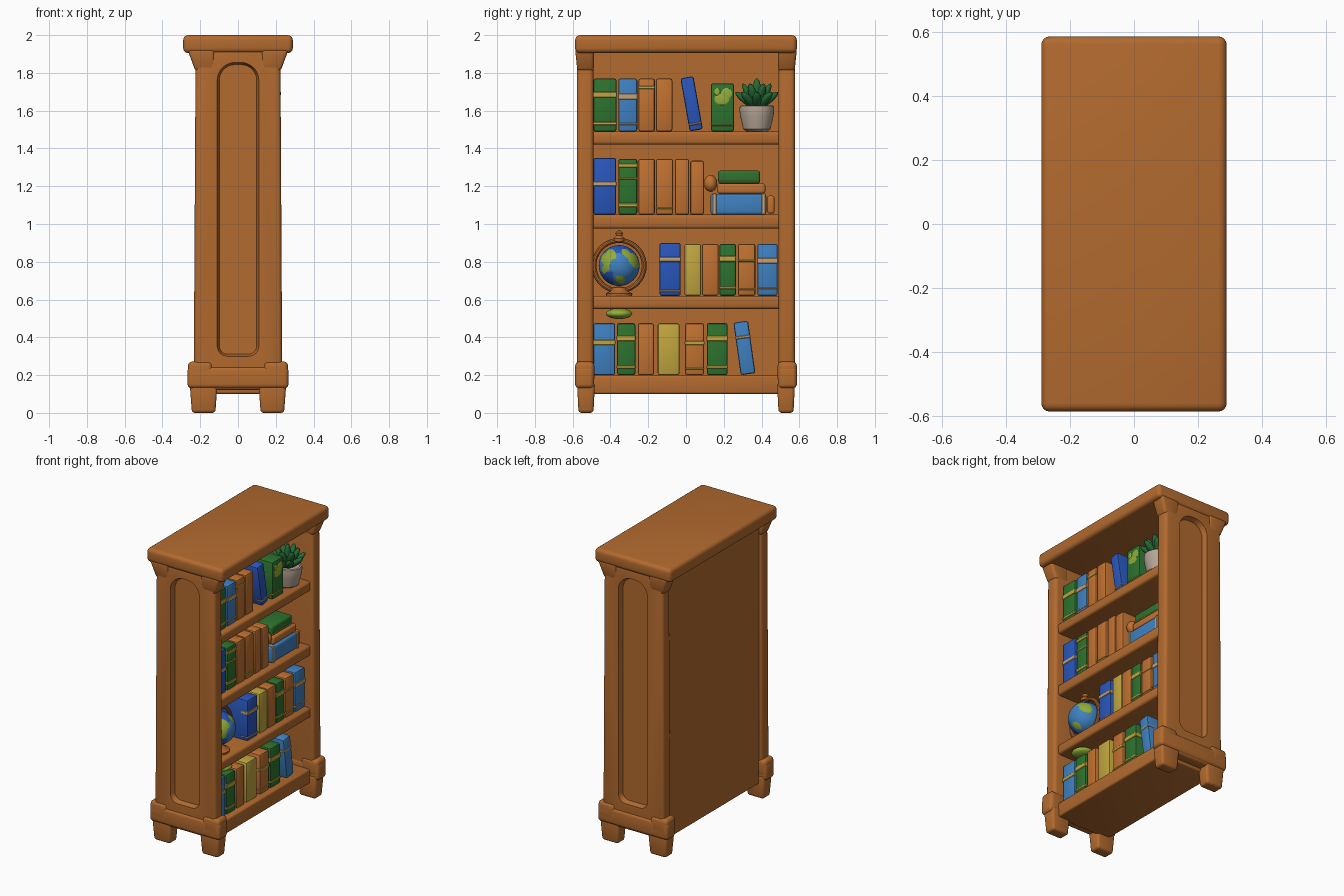
import bpy, bmesh, math
from mathutils import Matrix, Vector

if "Cube" in bpy.data.objects:
    bpy.data.objects.remove(bpy.data.objects["Cube"])

def mat(name, r, g, b):
    m = bpy.data.materials.new(name)
    m.diffuse_color = (r, g, b, 1)
    m.use_nodes = True
    m.node_tree.nodes["Principled BSDF"].inputs["Base Color"].default_value = m.diffuse_color
    return m

WOOD = mat("wood", .45, .145, .028)
ORANGE = mat("orange_cover", .53, .165, .03)
NAVY = mat("deep_blue", .022, .095, .50)
SKY = mat("light_blue", .05, .22, .53)
GREEN = mat("green", .026, .17, .028)
YELLOW = mat("yellow", .53, .38, .05)
LIME = mat("lime", .29, .42, .04)
CREAM = mat("cream", .55, .36, .18)
POT = mat("clay_pot", .46, .37, .30)
LEAF = mat("leaf_green", .018, .14, .035)

def finish(name, bm, *mats):
    bmesh.ops.recalc_face_normals(bm, faces=bm.faces)
    me = bpy.data.meshes.new(name)
    bm.to_mesh(me)
    bm.free()
    for m in mats:
        me.materials.append(m)
    ob = bpy.data.objects.new(name, me)
    bpy.context.collection.objects.link(ob)
    return ob

def box(name, x, y, z, m, bev=.02, seg=3, deform=None, tilt=0, pivot=None):
    """Rounded box from (min, max) pairs, with optional corner deform and lean."""
    bm = bmesh.new()
    bmesh.ops.create_cube(bm, size=1)
    for v in bm.verts:
        top = v.co.z > 0
        c = Vector(r[1] if s > 0 else r[0] for r, s in zip((x, y, z), v.co))
        v.co = deform(c, top) if deform else c
    if bev:
        bmesh.ops.bevel(bm, geom=bm.edges[:], offset=bev, segments=seg, profile=.5,
                        affect='EDGES', clamp_overlap=True)
    if tilt:
        bmesh.ops.rotate(bm, verts=bm.verts, cent=pivot, matrix=Matrix.Rotation(tilt, 3, 'X'))
    return finish(name, bm, m)

def ball(name, c, r, m, rot=None, sub=3):
    bm = bmesh.new()
    bmesh.ops.create_icosphere(bm, subdivisions=sub, radius=1)
    bm.transform(Matrix.Translation(c) @ (rot or Matrix()) @ Matrix.Diagonal((*r, 1)))
    return finish(name, bm, m)

def lathe(name, profile, c, m, n=32):
    bm = bmesh.new()
    vs = [bm.verts.new((r, 0, z)) for r, z in profile]
    es = [bm.edges.new(p) for p in zip(vs, vs[1:])]
    bmesh.ops.spin(bm, geom=vs + es, axis=(0, 0, 1), cent=(0, 0, 0), steps=n, angle=2 * math.pi)
    bmesh.ops.remove_doubles(bm, verts=bm.verts, dist=1e-5)
    bmesh.ops.translate(bm, verts=bm.verts, vec=c)
    return finish(name, bm, m)

def span(a, b, s):
    return tuple(sorted((a * s, b * s)))

# --- carcass: top, bottom, back and shelves
box("top_slab", (-.29, .29), (-.587, .587), (1.905, 2), WOOD, .026, 4)
box("back_panel", (-.212, -.17), (-.51, .51), (.105, 1.95), WOOD, 0)
box("bottom_board", (-.205, .205), (-.51, .51), (.10, .20), WOOD, .012)
for i, (a, b) in enumerate([(.55, .62), (.975, 1.05), (1.42, 1.49)]):
    box(f"shelf_{i+1}", (-.2, .205), (-.51, .51), (a, b), WOOD, .016)

def arch_cutter(s):
    """Rounded panel shape, slightly tapered inwards."""
    bm = bmesh.new()
    loops = []
    for y, d in ((.60, .013), (.542, -.006)):
        pts = []
        for cx, cz, r, a0 in ((.015, 1.76, .09, 0), (-.015, 1.76, .09, 90),
                              (-.055, .355, .05, 180), (.055, .355, .05, 270)):
            for k in range(9):
                a = math.radians(a0 + k * 90 / 8)
                pts.append(bm.verts.new((cx + (r + d) * math.cos(a), y * s, cz + (r + d) * math.sin(a))))
        bm.faces.new(pts)
        loops.append(pts)
    n = len(loops[0])
    for k in range(n):
        j = (k + 1) % n
        bm.faces.new((loops[0][k], loops[0][j], loops[1][j], loops[1][k]))
    return finish("arch_cutter", bm, WOOD)

# --- sides with arched recess, capitals, plinths and feet
for s, side in ((-1, "front"), (1, "rear")):
    taper = lambda c, top: Vector((c.x * (.975 if top else 1.02), c.y, c.z))
    panel = box(f"{side}_side_panel", (-.23, .23), span(.49, .577, s), (.12, 1.93), WOOD, .022, 4, taper)
    cut = arch_cutter(s)
    md = panel.modifiers.new("recess", 'BOOLEAN')
    md.operation, md.object, md.solver = 'DIFFERENCE', cut, 'EXACT'
    bpy.context.view_layer.objects.active = panel
    bpy.ops.object.modifier_apply(modifier=md.name)
    bpy.data.objects.remove(cut)
    box(f"{side}_plinth", (-.267, .267), span(.487, .587, s), (.13, .245), WOOD, .022, 4)
    for t, end in ((-1, "back"), (1, "open")):
        def flare(c, top):
            if not top:
                c.x -= t * .042 * (abs(c.x) > .2)
                c.y -= s * .012 * (abs(c.y) > .55)
            return c
        box(f"{side}_{end}_capital", span(.125, .268, t), span(.488, .587, s), (1.81, 1.925), WOOD, .016, 3, flare)
        box(f"{side}_{end}_plinth_cap", span(.135, .265, t), span(.485, .587, s), (.16, .272), WOOD, .024, 4)
        def foot(c, top):
            if not top:
                c.x += .012 * (1 if c.x < t * .183 else -1)
                c.y += .008 * (1 if c.y < s * .53 else -1)
            return c
        box(f"{side}_{end}_foot", span(.108, .256, t), span(.482, .577, s), (0, .16), WOOD, .016, 3, foot)

# --- upright books: y start, y end, height, cover, bands (height, thickness, colour), lean
FRONT, BACK = .17, -.13
def book(name, y0, y1, z0, h, m, bands=(), tilt=0):
    pv = (0, y0, z0)
    box(name, (BACK, FRONT), (y0, y1), (z0, z0 + h), m, .011, 2, None, tilt, pv)
    for k, (bz, bt, bm_) in enumerate(bands):
        box(f"{name}_band_{k+1}", (FRONT - .05, FRONT + .003), (y0 - .002, y1 + .002),
            (z0 + bz, z0 + bz + bt), bm_, .003, 1, None, tilt, pv)

gold = [(.035, .015, YELLOW), (.18, .03, YELLOW)]
pale = [(.035, .01, CREAM), (.17, .03, CREAM)]
thin = [(.03, .008, YELLOW)]
rows = [
    (1.49, [(-.49, -.368, .28, GREEN, gold), (-.358, -.258, .28, SKY, pale),
            (-.252, -.165, .28, ORANGE, [(.225, .016, YELLOW)]), (-.16, -.072, .28, ORANGE),
            (.02, .09, .285, NAVY, [(.03, .01, CREAM)], .175), (.132, .254, .255, GREEN, thin)]),
    (1.05, [(-.49, -.37, .30, NAVY, [(.15, .025, CREAM)]),
            (-.358, -.258, .295, GREEN, [(.04, .02, YELLOW), (.185, .012, YELLOW), (.25, .02, YELLOW)]),
            (-.252, -.165, .295, ORANGE), (-.16, -.068, .295, ORANGE, thin),
            (-.058, .017, .295, ORANGE), (.022, .095, .285, ORANGE)]),
    (.62, [(-.14, -.028, .28, NAVY, [(.02, .01, CREAM), (.18, .025, CREAM)]), (-.008, .08, .275, YELLOW),
           (.085, .172, .275, ORANGE), (.177, .264, .275, GREEN, gold),
           (.275, .367, .275, ORANGE, [(.18, .01, YELLOW), (.03, .008, YELLOW)]), (.378, .485, .275, SKY, pale)]),
    (.20, [(-.49, -.375, .275, SKY, [(.16, .025, YELLOW)]), (-.365, -.268, .275, GREEN, gold),
           (-.255, -.17, .275, ORANGE), (-.15, -.035, .275, YELLOW),
           (-.005, .095, .275, ORANGE, [(.16, .02, YELLOW), (.03, .008, YELLOW)]), (.11, .22, .275, GREEN, gold),
           (.29, .368, .28, SKY, [(.19, .015, CREAM)], .14)]),
]
for r, (z0, books) in enumerate(rows):
    for k, (y0, y1, h, m, *rest) in enumerate(books):
        book(f"book_row{r+1}_{k+1}", y0, y1, z0, h, m, *rest)

# painted blotches on the upper green book
for k, (y, z, ry, rz) in enumerate([(.19, 1.66, .04, .03), (.215, 1.69, .03, .03), (.165, 1.70, .015, .02)]):
    ball(f"book_blotch_{k+1}", (FRONT, y, z), (.004, ry, rz), LIME)

# --- lying stack
box("stack_lower_book", (-.1, .165), (.13, .425), (1.05, 1.16), SKY, .014)
for k, y in enumerate((.14, .40)):
    box(f"stack_lower_band_{k+1}", (.1, .168), (y, y + .022), (1.05, 1.163), CREAM, .003, 1)
box("stack_end_block", (-.05, .15), (.43, .468), (1.055, 1.15), ORANGE, .012)
box("stack_middle_book", (-.1, .155), (.165, .42), (1.16, 1.215), ORANGE, .014)
box("stack_upper_book", (-.1, .14), (.17, .392), (1.213, 1.283), GREEN, .014)
box("stack_upper_band", (.1, .143), (.17, .39), (1.222, 1.23), YELLOW, .003, 1)
ball("stack_knob", (.12, .13, 1.215), (.04, .035, .045), ORANGE)

# --- potted plant
PC = Vector((.115, .375, 1.49))
lathe("plant_pot", [(0, 0), (.055, 0), (.072, .012), (.088, .08), (.092, .115), (.09, .135),
                    (.08, .138), (.076, .12), (0, .12)], PC, POT)
for ring, (n, tilt, ln) in enumerate([(8, 50, .07), (6, 28, .075), (1, 0, .08)]):
    for k in range(n):
        rot = Matrix.Rotation(2 * math.pi * (k + ring * .5) / n, 4, 'Z') @ Matrix.Rotation(math.radians(tilt), 4, 'Y')
        c = PC + Vector((0, 0, .115)) + rot.to_3x3() @ Vector((0, 0, ln + .008))
        ball(f"plant_leaf_{ring+1}_{k+1}", c, (.02, .025, ln), LEAF, rot, 2)

# --- globe on a stand, land chosen by face direction
GC = Vector((.1, -.354, .78))
globe = ball("globe", GC, (.108,) * 3, SKY, None, 5)
for m in (LIME, NAVY):
    globe.data.materials.append(m)
land = [((.7, -.6, .45), .42), ((.6, .75, .3), .40), ((.75, .35, .62), .25), ((.7, -.75, -.2), .25),
        ((.75, .1, -.75), .25), ((-.8, .3, .3), .5), ((-.6, -.6, -.3), .4)]
for p in globe.data.polygons:
    d = (p.center - GC).normalized()
    if any((d - Vector(v).normalized()).length < r + .08 * math.sin(9 * d.y + 7 * d.z) for v, r in land):
        p.material_index = 1
    elif d.z > .6 or (d.y < -.3 and d.z < -.3):
        p.material_index = 2
bpy.ops.mesh.primitive_torus_add(location=GC, rotation=(0, math.pi / 2, 0), major_radius=.133,
                                 minor_radius=.013, major_segments=48, minor_segments=10)
bpy.context.object.name = "globe_ring"
bpy.context.object.data.materials.append(WOOD)
lathe("globe_stand", [(0, 0), (.068, 0), (.07, .018), (.045, .03), (.03, .05), (0, .055)], (.1, -.354, .615), WOOD)
lathe("globe_finial", [(0, 0), (.028, 0), (.03, .015), (.016, .03), (.02, .045), (0, .062)], (.1, -.354, .908), WOOD)
ball("lime_disc", (.12, -.354, .525), (.07, .07, .028), LIME)

# --- soft shading with sharp edges kept
bpy.ops.object.select_all(action='SELECT')
bpy.context.view_layer.objects.active = globe
bpy.ops.object.shade_smooth_by_angle(angle=math.radians(35))
